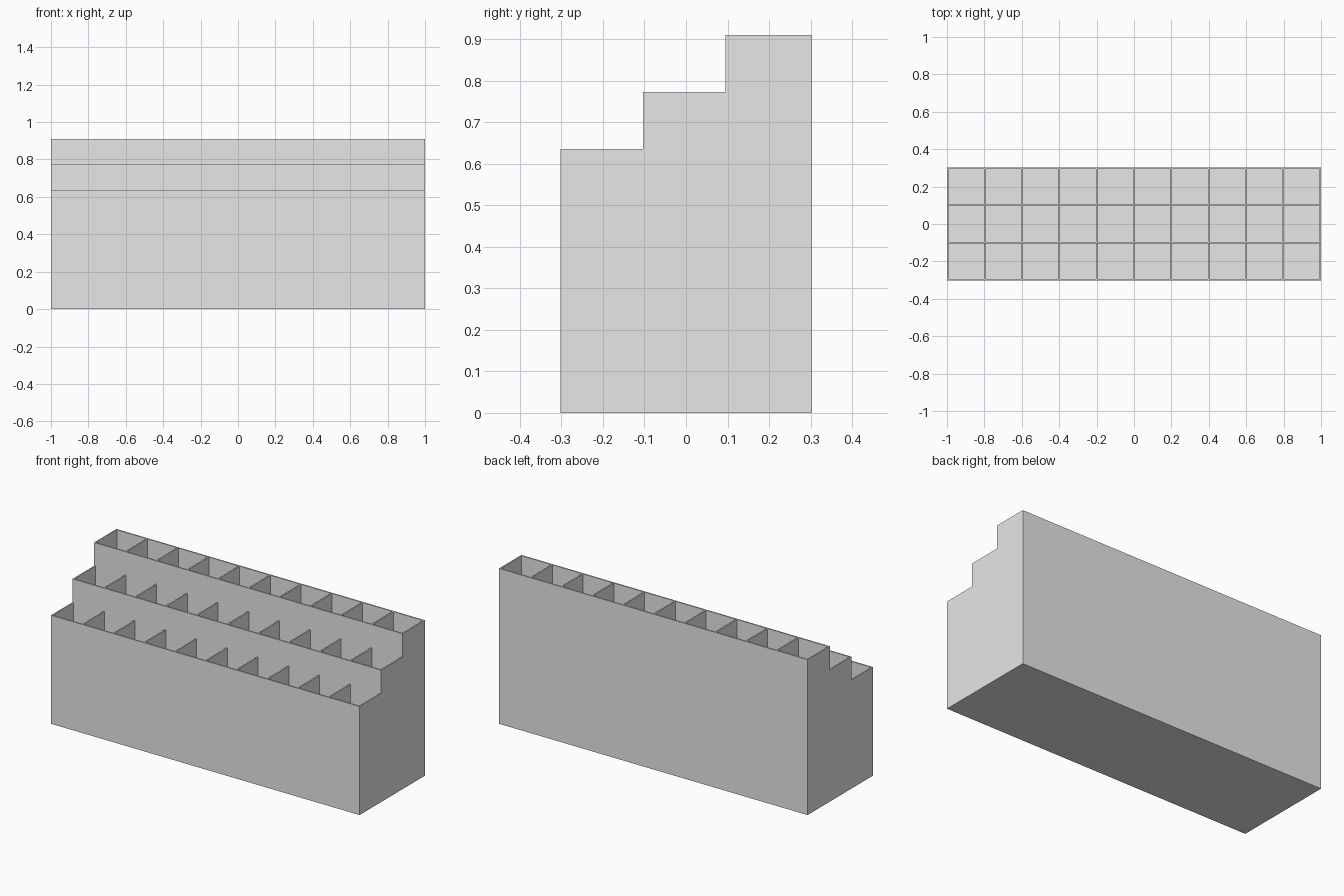
import bpy
import bmesh
from mathutils import Matrix, Vector

if "Cube" in bpy.data.objects:
    bpy.data.objects.remove(bpy.data.objects["Cube"], do_unlink=True)

COLUMNS = 10
ROW_HEIGHTS = (0.636, 0.773, 0.91)
WALL = 0.008
LENGTH = 2.0
PITCH = (LENGTH - WALL) / COLUMNS
DEPTH = len(ROW_HEIGHTS) * PITCH + WALL
LEFT, FRONT = -LENGTH / 2, -DEPTH / 2

grey = bpy.data.materials.new("plain grey")
grey.use_nodes = True
grey.diffuse_color = (0.8, 0.8, 0.8, 1)
grey.node_tree.nodes["Principled BSDF"].inputs["Base Color"].default_value = grey.diffuse_color


def make_object(name, bm):
    bmesh.ops.recalc_face_normals(bm, faces=bm.faces[:])
    mesh = bpy.data.meshes.new(name)
    bm.to_mesh(mesh)
    bm.free()
    mesh.materials.append(grey)
    obj = bpy.data.objects.new(name, mesh)
    bpy.context.collection.objects.link(obj)
    return obj


# Stepped body: side profile extruded along the length
profile = [(FRONT, 0)]
y = FRONT
for row, height in enumerate(ROW_HEIGHTS):
    profile.append((y, height))
    y = FRONT + (row + 1) * PITCH
    if row == len(ROW_HEIGHTS) - 1:
        y = -FRONT
    profile.append((y, height))
profile.append((-FRONT, 0))

bm = bmesh.new()
side = bm.faces.new([bm.verts.new((LEFT, py, pz)) for py, pz in profile])
extruded = bmesh.ops.extrude_face_region(bm, geom=[side], use_keep_orig=True)
bmesh.ops.translate(bm, vec=(LENGTH, 0, 0),
                    verts=[v for v in extruded["geom"] if isinstance(v, bmesh.types.BMVert)])
organizer = make_object("stepped_organizer", bm)

# Square pockets, one block per compartment
bm = bmesh.new()
cell = PITCH - WALL
for row, height in enumerate(ROW_HEIGHTS):
    top = height + WALL
    for column in range(COLUMNS):
        centre = Vector((LEFT + WALL + column * PITCH + cell / 2,
                         FRONT + WALL + row * PITCH + cell / 2,
                         (WALL + top) / 2))
        bmesh.ops.create_cube(bm, size=1, matrix=Matrix.Translation(centre)
                              @ Matrix.Diagonal((cell, cell, top - WALL, 1)))
pockets = make_object("pocket_cutter", bm)
pockets.hide_render = True

# Hollow out the body
cut = organizer.modifiers.new("pockets", 'BOOLEAN')
cut.operation = 'DIFFERENCE'
cut.solver = 'EXACT'
cut.object = pockets
bpy.context.view_layer.objects.active = organizer
organizer.select_set(True)
bpy.ops.object.modifier_apply(modifier=cut.name)
bpy.data.objects.remove(pockets, do_unlink=True)
